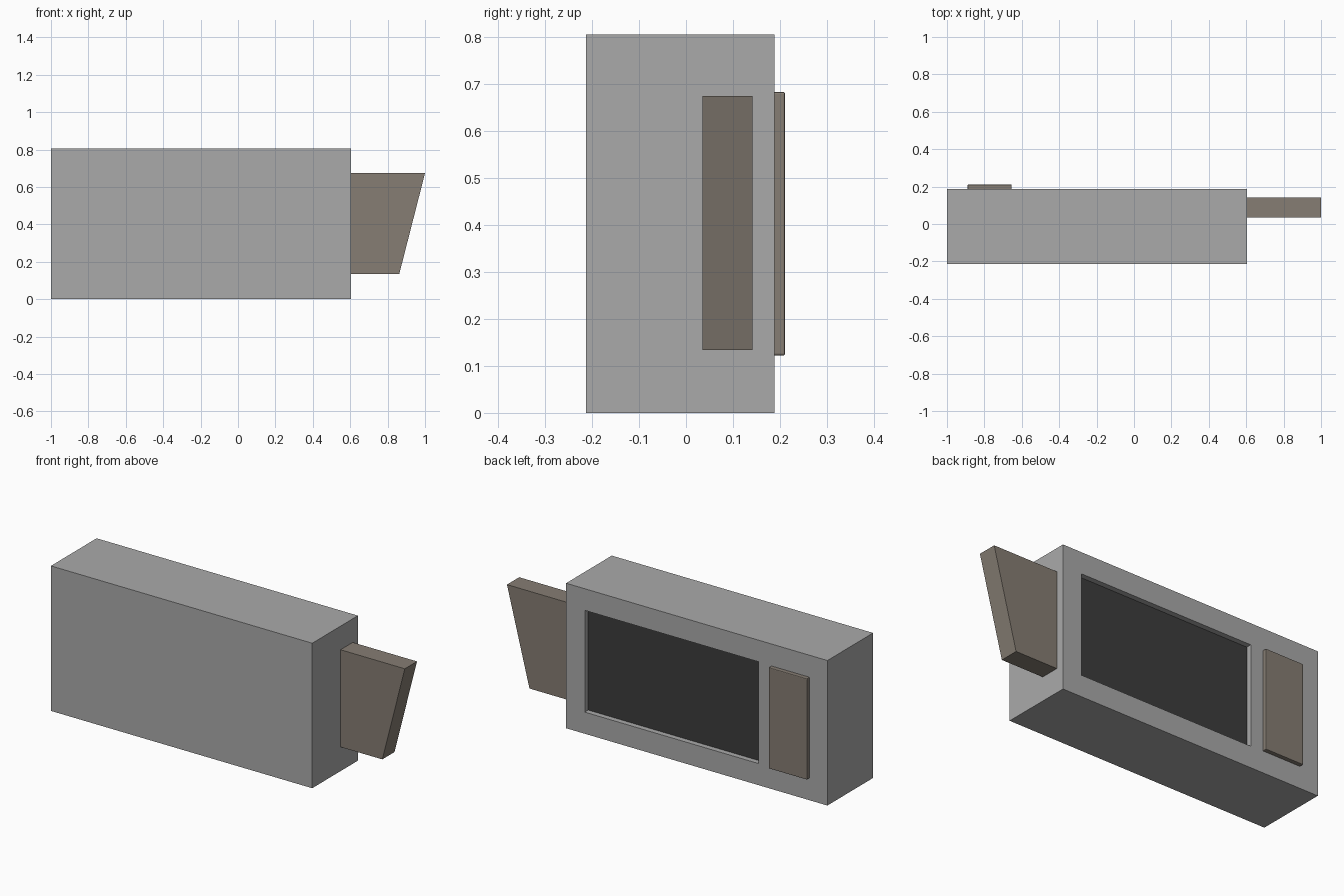
import bpy, bmesh

if "Cube" in bpy.data.objects:
    bpy.data.objects.remove(bpy.data.objects["Cube"])


def material(name, rgb):
    m = bpy.data.materials.new(name)
    m.diffuse_color = (*rgb, 1)
    m.use_nodes = True
    m.node_tree.nodes["Principled BSDF"].inputs["Base Color"].default_value = m.diffuse_color
    return m


GREY = material("grey casing", (0.40, 0.40, 0.40))
TAN = material("warm taupe", (0.236, 0.205, 0.172))
DARK = material("dark glass", (0.045, 0.045, 0.045))


def finish(name, bm, *mats):
    bmesh.ops.recalc_face_normals(bm, faces=bm.faces)
    mesh = bpy.data.meshes.new(name)
    bm.to_mesh(mesh)
    bm.free()
    for m in mats:
        mesh.materials.append(m)
    ob = bpy.data.objects.new(name, mesh)
    bpy.context.collection.objects.link(ob)
    return ob


def prism(profile, y0, y1):
    """Extrude an x-z outline from y0 to y1."""
    bm = bmesh.new()
    face = bm.faces.new([bm.verts.new((x, y0, z)) for x, z in profile])
    out = bmesh.ops.extrude_face_region(bm, geom=[face])
    verts = [v for v in out["geom"] if isinstance(v, bmesh.types.BMVert)]
    bmesh.ops.translate(bm, verts=verts, vec=(0, y1 - y0, 0))
    return bm


def rect(x0, x1, z0, z1):
    return [(x0, z0), (x1, z0), (x1, z1), (x0, z1)]


BACK = 0.188

# Casing: the back face is inset to a window frame, then pushed in
bm = prism(rect(-1, 0.605, 0, 0.805), -0.213, BACK)
bm.normal_update()
bmesh.ops.recalc_face_normals(bm, faces=bm.faces)
pane = max(bm.faces, key=lambda f: f.calc_center_median().y)
bmesh.ops.inset_region(bm, faces=[pane], thickness=0.1)
for v in pane.verts:
    v.co.x = 0.49 if v.co.x > 0 else -0.578
    v.co.z = 0.685 if v.co.z > 0.4 else 0.12
out = bmesh.ops.extrude_discrete_faces(bm, faces=[pane])
glass = out["faces"][0]
rim = list(glass.verts)
# Recess walls join the window frame to the sunken glass
open_edges = [e for e in bm.edges if e.is_boundary]
for v in rim:
    v.co.y = BACK - 0.03
bmesh.ops.bridge_loops(bm, edges=open_edges)
glass.material_index = 1
finish("casing", bm, GREY, DARK)

# Control panel: thin plate with slightly softened edges
bm = prism(rect(-0.89, -0.655, 0.122, 0.683), BACK - 0.01, 0.211)
panel = finish("control_panel", bm, TAN)
bevel = panel.modifiers.new("soft edges", "BEVEL")
bevel.width = 0.004
bevel.segments = 2

# Side flap with a slanted outer edge
bm = prism([(0.59, 0.134), (0.862, 0.134), (1.0, 0.674), (0.59, 0.674)], 0.035, 0.142)
finish("side_flap", bm, TAN)
